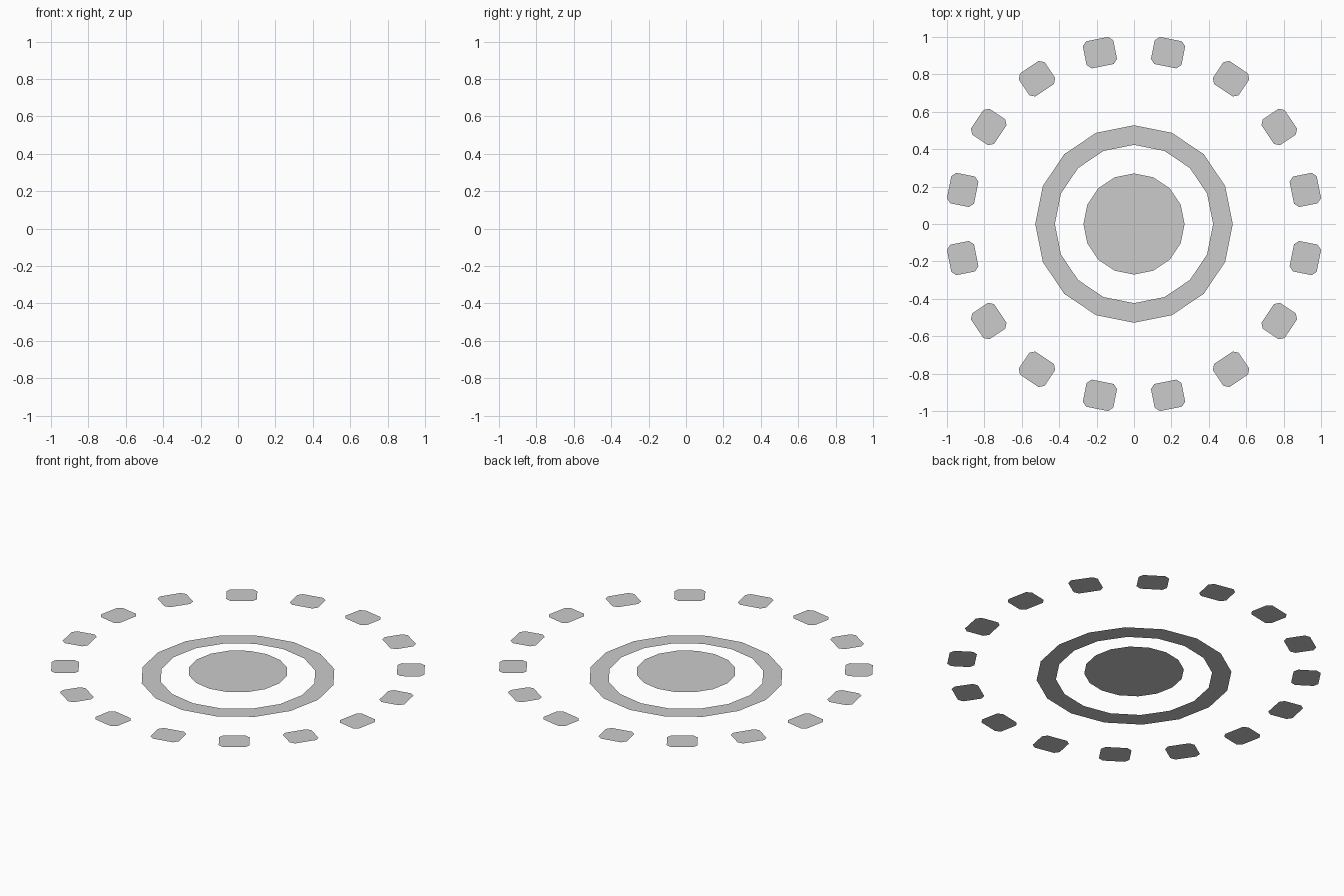
import bpy
from math import cos, sin, pi

if "Cube" in bpy.data.objects:
    bpy.data.objects.remove(bpy.data.objects["Cube"])

SIDES = 16
DISC_Z, PAD_Z = 0.028, 0.047  # flat sheets at slightly different heights


def circle(r, z):
    return [(r * cos(2 * pi * i / SIDES), r * sin(2 * pi * i / SIDES), z) for i in range(SIDES)]


def add_mesh(name, verts, faces):
    mesh = bpy.data.meshes.new(name)
    mesh.from_pydata(verts, [], faces)
    mesh.update()
    obj = bpy.data.objects.new(name, mesh)
    bpy.context.collection.objects.link(obj)
    return obj


# Central disc
add_mesh("center_disc", circle(0.27, DISC_Z), [list(range(SIDES))])

# Flat ring around the disc, lowest part
ring_faces = []
for i in range(SIDES):
    j = (i + 1) % SIDES
    ring_faces.append((i, i + SIDES, j + SIDES, j))
add_mesh("middle_ring", circle(0.423, 0) + circle(0.528, 0), ring_faces)

# Outer circle of square pads with clipped corners, highest part
R, A, B, C = 0.934, 0.074, 0.083, 0.023
pad = [(A, -B + C), (A, B - C), (A - C, B), (-A + C, B),
       (-A, B - C), (-A, -B + C), (-A + C, -B), (A - C, -B)]
for k in range(SIDES):
    a = 2 * pi * (k + 0.5) / SIDES
    verts = [((R + u) * cos(a) - v * sin(a), (R + u) * sin(a) + v * cos(a), PAD_Z) for u, v in pad]
    add_mesh(f"outer_pad_{k + 1}", verts, [list(range(len(pad)))])
